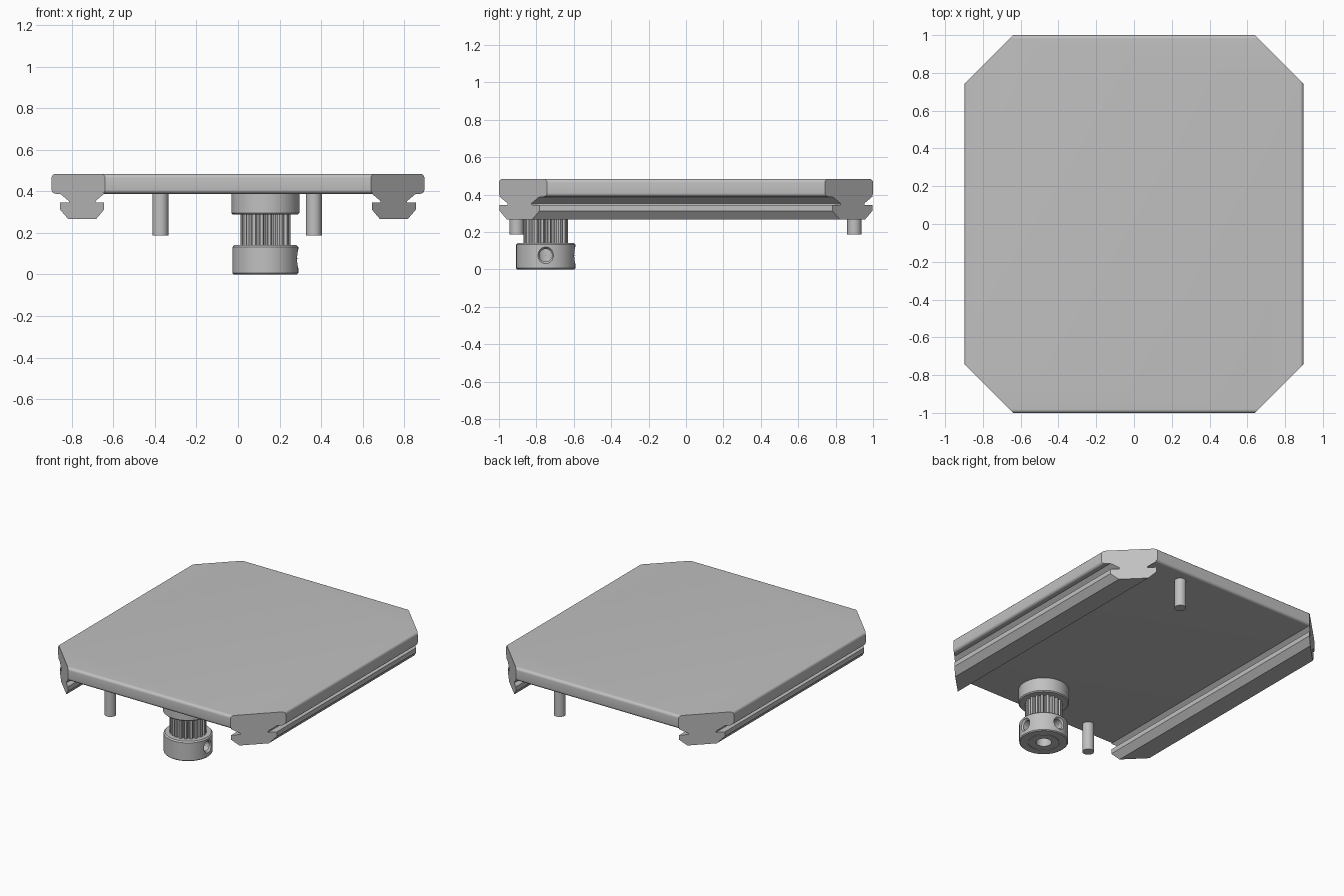
import bpy, bmesh, math
from mathutils import Vector

cube = bpy.data.objects.get("Cube")
if cube:
    bpy.data.objects.remove(cube, do_unlink=True)

grey = bpy.data.materials.new("machined_grey")
grey.use_nodes = True
GREY = (0.53, 0.53, 0.53, 1)
grey.diffuse_color = GREY
grey.node_tree.nodes["Principled BSDF"].inputs["Base Color"].default_value = GREY

PLATE_BOTTOM, PLATE_TOP = 0.388, 0.484
PULLEY = Vector((0.132, -0.75, 0))


def finish(name, bm, location=(0, 0, 0), smooth=True):
    bmesh.ops.recalc_face_normals(bm, faces=bm.faces)
    mesh = bpy.data.meshes.new(name)
    bm.to_mesh(mesh)
    bm.free()
    mesh.materials.append(grey)
    obj = bpy.data.objects.new(name, mesh)
    bpy.context.collection.objects.link(obj)
    obj.location = location
    if smooth:
        bpy.ops.object.select_all(action='DESELECT')
        obj.select_set(True)
        bpy.context.view_layer.objects.active = obj
        bpy.ops.object.shade_smooth_by_angle(angle=math.radians(30))
    return obj


def extrude(points, direction):
    """Prism from a closed outline."""
    bm = bmesh.new()
    face = bm.faces.new([bm.verts.new(p) for p in points])
    new = bmesh.ops.extrude_face_region(bm, geom=[face])["geom"]
    bmesh.ops.translate(bm, vec=direction,
                        verts=[v for v in new if isinstance(v, bmesh.types.BMVert)])
    return bm


def lathe(profile, steps=64, closed=True):
    """Spin a closed (radius, height) outline about z."""
    bm = bmesh.new()
    rings = []
    for i in range(steps):
        a = math.tau * i / steps
        rings.append([bm.verts.new((r * math.cos(a), r * math.sin(a), z)) for r, z in profile])
    n = len(profile)
    for i in range(steps):
        a, b = rings[i], rings[(i + 1) % steps]
        for j in range(n):
            k = (j + 1) % n
            bm.faces.new((a[j], b[j], b[k], a[k]))
    return bm


def clip_corners(bm):
    """Slice off the four vertical corners at 45 degrees."""
    for sx in (-1, 1):
        for sy in (-1, 1):
            cut = bmesh.ops.bisect_plane(
                bm, geom=bm.verts[:] + bm.edges[:] + bm.faces[:],
                plane_co=(sx * 0.64, sy, 0), plane_no=(sx, sy, 0), clear_outer=True)
            rim = [e for e in cut["geom_cut"] if isinstance(e, bmesh.types.BMEdge)]
            if rim:
                bmesh.ops.holes_fill(bm, edges=rim, sides=0)


# Top plate: rounded horizontal edges, flat clipped corners
bm = extrude([(x, y, PLATE_BOTTOM) for x, y in
              ((-0.897, -1), (0.897, -1), (0.897, 1), (-0.897, 1))],
             (0, 0, PLATE_TOP - PLATE_BOTTOM))
level = [e for e in bm.edges if abs(e.verts[0].co.z - e.verts[1].co.z) < 0.001]
bmesh.ops.bevel(bm, geom=level, offset=0.02, segments=5, profile=0.5, affect='EDGES')
clip_corners(bm)
finish("top_plate", bm)

# Slide rails with undercut necks
half = [(0.106, PLATE_BOTTOM + 0.003), (0.106, PLATE_BOTTOM), (0.064, 0.353), (0.064, 0.345),
        (0.106, 0.345), (0.106, 0.312), (0.068, 0.267)]
section = half + [(-x, z) for x, z in reversed(half)]
for side, name in ((1, "left_rail"), (-1, "right_rail")):
    bm = extrude([(side * 0.75 + x, -1, z) for x, z in section], (0, 2, 0))
    clip_corners(bm)
    finish(name, bm, smooth=False)

# Locating pins
for name, x, y in (("front_pin", -0.373, -0.905), ("back_pin", 0.365, 0.9)):
    ring = [(0.038 * math.cos(math.tau * i / 32), 0.038 * math.sin(math.tau * i / 32), 0.186)
            for i in range(32)]
    finish(name, extrude(ring, (0, 0, PLATE_BOTTOM + 0.004 - 0.186)), (x, y, 0))

# Pulley upper flange
BORE = 0.05
finish("pulley_upper_flange", lathe([
    (BORE, 0.288), (0.156, 0.288), (0.163, 0.295), (0.163, 0.391), (BORE, 0.391)]), PULLEY)

# Pulley toothed belt section: rounded grooves around a drum
TEETH = 20
groove = [(-0.5, 0.12), (-0.3, 0.12), (-0.25, 0.115), (-0.2, 0.107), (0, 0.103),
          (0.2, 0.107), (0.25, 0.115), (0.3, 0.12)]
ring = []
for t in range(TEETH):
    for offset, r in groove:
        a = math.tau * (t + offset) / TEETH
        ring.append((r * math.cos(a), r * math.sin(a)))
bm = bmesh.new()
loops = []
for z in (0.135, 0.292):
    loops.append([bm.verts.new((x, y, z)) for x, y in ring])
for i in range(len(ring)):
    k = (i + 1) % len(ring)
    bm.faces.new((loops[0][i], loops[0][k], loops[1][k], loops[1][i]))
finish("pulley_teeth", bm, PULLEY)

# Pulley bore lining
bm = bmesh.new()
bmesh.ops.create_cone(bm, segments=48, radius1=BORE, radius2=BORE, depth=0.16)
bmesh.ops.delete(bm, geom=[f for f in bm.faces if abs(f.normal.z) > 0.5], context='FACES_ONLY')
bmesh.ops.translate(bm, verts=bm.verts, vec=(0, 0, 0.212))
finish("pulley_bore", bm, PULLEY)

# Pulley hub with a fine ring groove round the bore
hub = finish("pulley_hub", lathe([
    (BORE, 0), (0.098, 0), (0.098, 0.004), (0.102, 0.004), (0.102, 0), (0.152, 0),
    (0.158, 0.006), (0.158, 0.132), (0.15, 0.141), (BORE, 0.141)]), PULLEY)

# Countersunk set screw holes, one to the left and one to the back
for name, turn in (("left_screw_cutter", 0), ("back_screw_cutter", math.pi / 2)):
    bm = lathe([(0.0005, 0.03), (0.034, 0.03), (0.034, 0.143), (0.044, 0.156),
                (0.044, 0.2), (0.0005, 0.2)], 32)
    cutter = finish(name, bm, PULLEY + Vector((0, 0, 0.075)), smooth=False)
    cutter.rotation_euler = (0, math.pi / 2, turn)
    cutter.hide_render = True
    cutter.hide_set(True)
    cutter.display_type = 'WIRE'
    mod = hub.modifiers.new(name, 'BOOLEAN')
    mod.operation = 'DIFFERENCE'
    mod.solver = 'EXACT'
    mod.object = cutter
